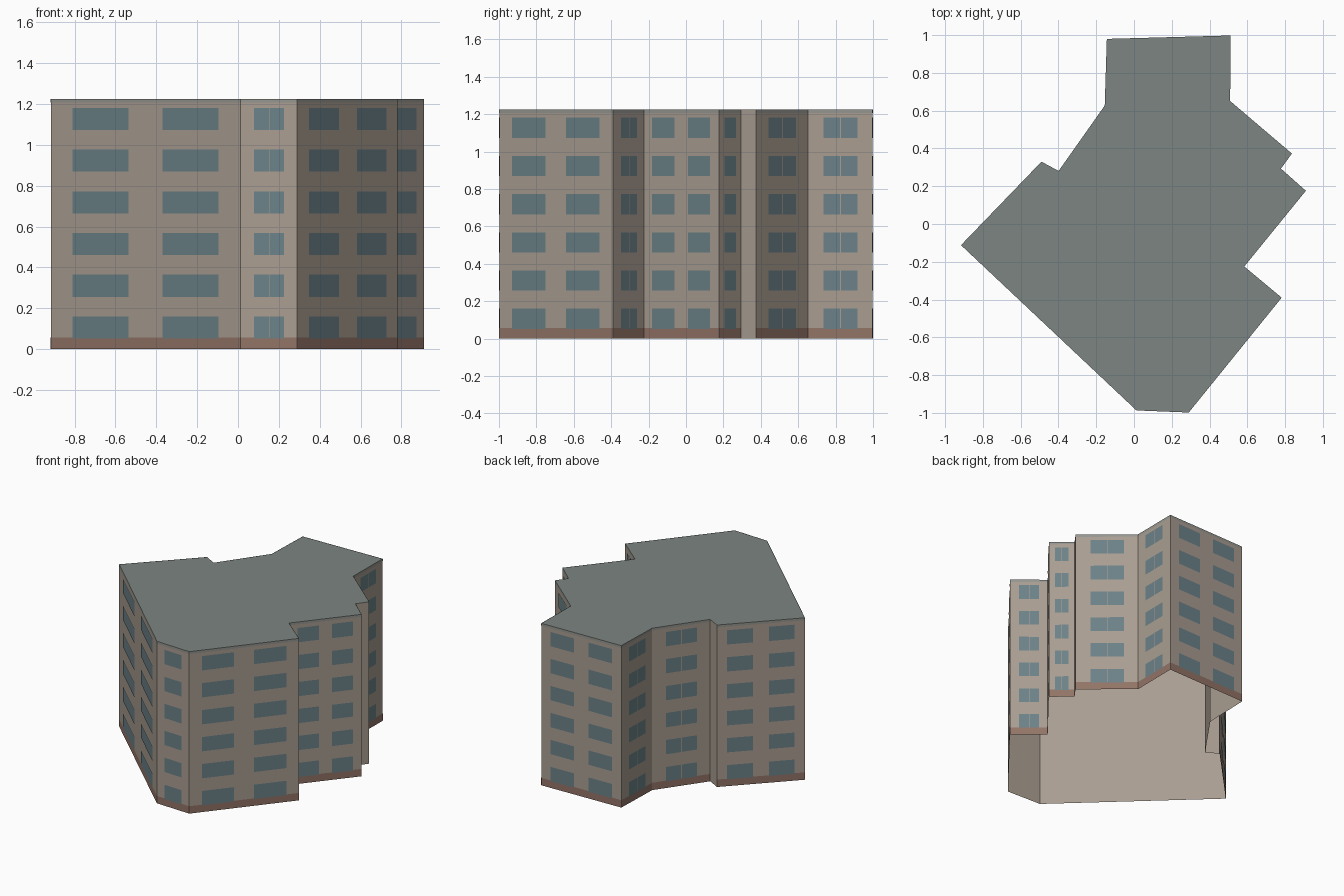
import bpy
from mathutils import Vector

if "Cube" in bpy.data.objects:
    bpy.data.objects.remove(bpy.data.objects["Cube"])

HEIGHT, FLOORS = 1.225, 6
STOREY = HEIGHT / FLOORS
OFFSET = 0.0015  # facade layers sit just proud of the walls

# Building footprint, counter-clockwise seen from above
FOOTPRINT = [Vector(p) for p in [
    (-0.916, -0.112), (0.013, -0.987), (0.29, -0.998), (0.782, -0.39),
    (0.584, -0.225), (0.91, 0.176), (0.778, 0.293), (0.836, 0.373),
    (0.509, 0.651), (0.512, 0.998), (-0.144, 0.98), (-0.155, 0.627),
    (-0.399, 0.281), (-0.49, 0.33)]]
SIDES = list(zip(FOOTPRINT, FOOTPRINT[1:] + FOOTPRINT[:1]))
FACADES = [s for s in SIDES if (s[1] - s[0]).length > 0.12]  # short returns stay plain


def material(name, rgb):
    m = bpy.data.materials.new(name)
    m.diffuse_color = (*rgb, 1)
    m.use_nodes = True
    m.node_tree.nodes["Principled BSDF"].inputs["Base Color"].default_value = m.diffuse_color
    return m


def mesh_object(name, faces, mat):
    """Make an object from a list of faces, each a list of points."""
    verts, index, polys = [], {}, []
    for face in faces:
        poly = []
        for p in face:
            key = tuple(round(c, 5) for c in p)
            if key not in index:
                index[key] = len(verts)
                verts.append(key)
            poly.append(index[key])
        polys.append(poly)
    mesh = bpy.data.meshes.new(name)
    mesh.from_pydata(verts, [], polys)
    mesh.materials.append(mat)
    obj = bpy.data.objects.new(name, mesh)
    bpy.context.collection.objects.link(obj)
    return obj


def panel(side, u0, u1, z0, z1, out=0.0):
    """Upright rectangle on a wall, from fraction u0 to u1 of its length."""
    a, b = side
    d = b - a
    n = Vector((d.y, -d.x)).normalized() * out
    p, q = a + d * u0 + n, a + d * u1 + n
    return [(p.x, p.y, z0), (q.x, q.y, z0), (q.x, q.y, z1), (p.x, p.y, z1)]


wall_mat = material("wall_plaster", (0.40, 0.34, 0.285))
roof_mat = material("roof_grey", (0.20, 0.235, 0.22))
glass_mat = material("window_glass", (0.15, 0.225, 0.25))
base_mat = material("base_brick", (0.29, 0.175, 0.135))
trim_mat = material("trim_grey", (0.30, 0.30, 0.28))

# Wall shell, open underneath, and flat roof
mesh_object("walls", [panel(s, 0, 1, 0, HEIGHT) for s in SIDES], wall_mat)
mesh_object("roof", [[(p.x, p.y, HEIGHT) for p in FOOTPRINT]], roof_mat)

# Brick base strip and thin roof-edge trim
mesh_object("base_band", [panel(s, 0, 1, 0, 0.056, OFFSET) for s in FACADES], base_mat)
mesh_object("roof_trim", [panel(s, 0, 1, HEIGHT - 0.018, HEIGHT, OFFSET) for s in FACADES], trim_mat)

# Windows: two wide ones on long walls, one split pair on short walls
windows = []
for side in FACADES:
    if (side[1] - side[0]).length > 0.5:
        spans = [(0.115, 0.41), (0.59, 0.885)]
    else:
        spans = [(0.24, 0.499), (0.511, 0.77)]
    for floor in range(FLOORS):
        z = floor * STOREY
        for u0, u1 in spans:
            windows.append(panel(side, u0, u1, z + 0.052, z + 0.16, 2 * OFFSET))
mesh_object("windows", windows, glass_mat)
